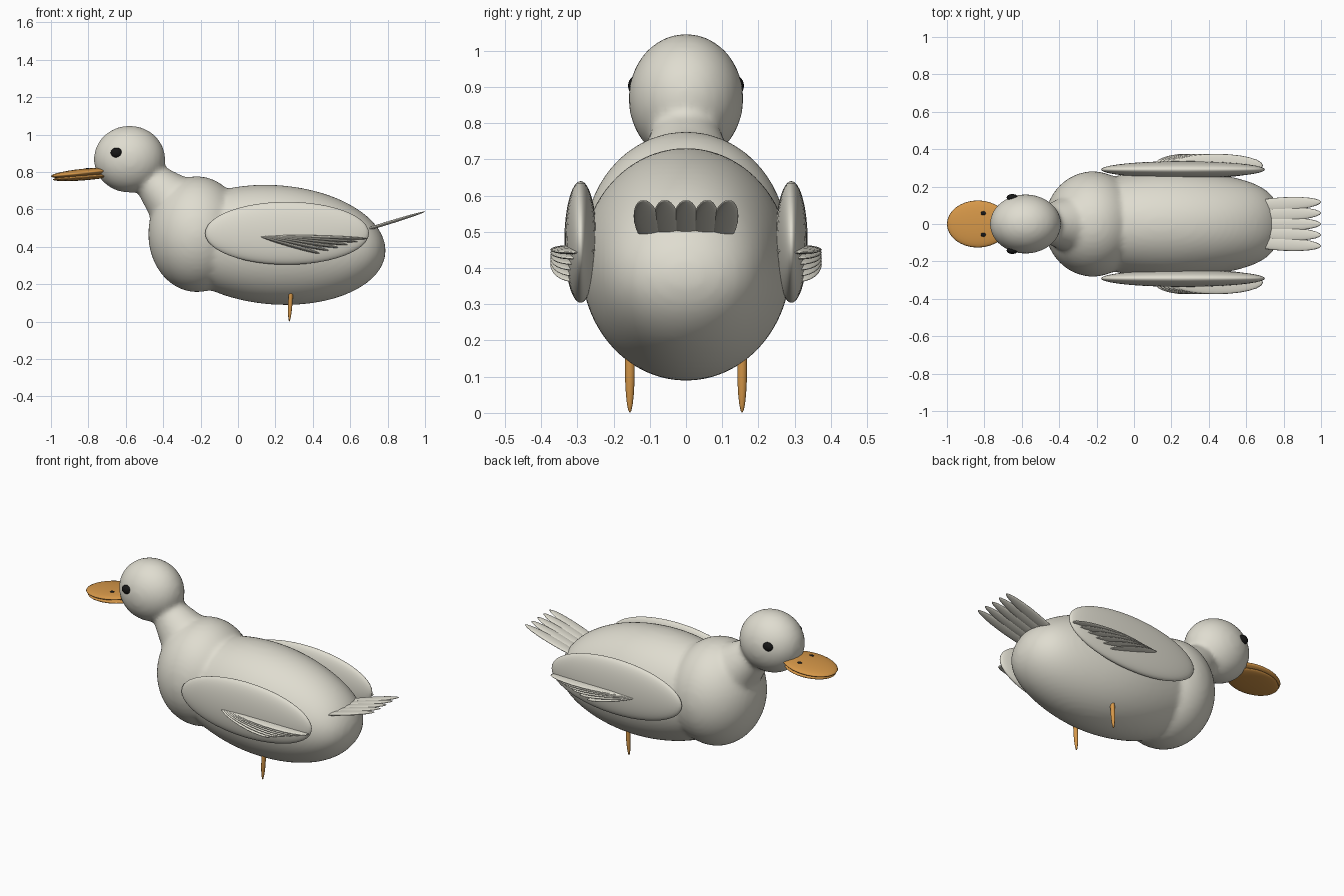
import bpy, bmesh, math
from mathutils import Matrix, Vector

cube = bpy.data.objects.get("Cube")
if cube:
    bpy.data.objects.remove(cube, do_unlink=True)


def material(name, color):
    m = bpy.data.materials.new(name)
    m.use_nodes = True
    m.diffuse_color = (*color, 1)
    m.node_tree.nodes["Principled BSDF"].inputs["Base Color"].default_value = (*color, 1)
    return m


WHITE = material("off_white", (0.74, 0.72, 0.63))
ORANGE = material("orange", (0.67, 0.31, 0.065))
BLACK = material("black", (0.008, 0.008, 0.008))


def finish(bm, name, mat):
    """Turn a bmesh into a smooth shaded object."""
    mesh = bpy.data.meshes.new(name)
    for f in bm.faces:
        f.smooth = True
    bm.to_mesh(mesh)
    bm.free()
    mesh.materials.append(mat)
    obj = bpy.data.objects.new(name, mesh)
    bpy.context.collection.objects.link(obj)
    return obj


def placed(center, radii, rot=None):
    rot = rot or Matrix.Identity(4)
    return Matrix.Translation(center) @ rot @ Matrix.Diagonal((*radii, 1))


def add_ball(bm, matrix, segs=48):
    return bmesh.ops.create_uvsphere(bm, u_segments=segs, v_segments=segs // 2,
                                     radius=1, matrix=matrix)["verts"]


def ellipsoid(name, center, radii, mat, rot=None, segs=32):
    bm = bmesh.new()
    add_ball(bm, placed(center, radii, rot), segs)
    return finish(bm, name, mat)


def feather(name, root, tip, width, thick):
    """Flat ellipsoid stretched from root to tip."""
    root, tip = Vector(root), Vector(tip)
    d = tip - root
    rot = d.to_track_quat('X', 'Z').to_matrix().to_4x4()
    return ellipsoid(name, (root + tip) / 2, (d.length / 2, width, thick), WHITE, rot, 24)


# Body, breast, neck and head, blended into one skin
bm = bmesh.new()
for v in add_ball(bm, Matrix.Identity(4), 64):
    u = v.co.x
    v.co.y *= 1 + 0.4 * u ** 4          # blunt rump
    v.co = Vector((0.2 + 0.59 * u, 0.29 * v.co.y, 0.41 + 0.32 * v.co.z - 0.03 * u))
add_ball(bm, placed((-0.22, 0, 0.467), (0.26, 0.282, 0.31)))
add_ball(bm, placed((-0.58, 0, 0.868), (0.191, 0.159, 0.179)))
top, base = Vector((-0.53, 0, 0.82)), Vector((-0.31, 0, 0.605))
axis = top - base
bmesh.ops.create_cone(bm, cap_ends=True, segments=48, radius1=0.17, radius2=0.07,
                      depth=axis.length,
                      matrix=Matrix.Translation((top + base) / 2)
                      @ axis.to_track_quat('Z', 'Y').to_matrix().to_4x4())
body = finish(bm, "body", WHITE)
remesh = body.modifiers.new("blend", 'REMESH')
remesh.mode = 'VOXEL'
remesh.voxel_size = 0.014
remesh.use_smooth_shade = True
soften = body.modifiers.new("soften", 'SMOOTH')
soften.factor = 0.5
soften.iterations = 10
bpy.context.view_layer.objects.active = body
body.select_set(True)
for m in ("blend", "soften"):
    bpy.ops.object.modifier_apply(modifier=m)

# Parts repeated on both flanks
for side, s in (("near", -1), ("far", 1)):
    ellipsoid("wing_" + side, (0.262, s * 0.291, 0.472), (0.438, 0.045, 0.168), WHITE, segs=48)

    # Fan of wing feathers, spreading toward the tail
    count = 6
    for i in range(count):
        t = i / (count - 1)
        root = (0.11 + 0.08 * t, s * 0.312, 0.458)
        tip = (0.44 + 0.25 * t, s * 0.312, 0.363 + 0.08 * t)
        feather(f"wing_feather_{side}_{i + 1}", root, tip, 0.063, 0.011)

    ellipsoid("leg_" + side, (0.281, s * 0.155, 0.125), (0.012, 0.0135, 0.125), ORANGE,
              Matrix.Rotation(math.radians(3), 4, 'Y'), 20)
    ellipsoid("eye_" + side, (-0.65, s * 0.141, 0.903), (0.031, 0.019, 0.026), BLACK, segs=20)
    ellipsoid("nostril_" + side, (-0.805, s * 0.057, 0.813), (0.015, 0.012, 0.008), BLACK, segs=16)

# Tail feathers
for i in range(5):
    k = i - 2
    feather(f"tail_feather_{i + 1}", (0.6, k * 0.048, 0.465), (1.0, k * 0.059, 0.588), 0.036, 0.009)

# Beak halves
ellipsoid("upper_beak", (-0.835, 0, 0.794), (0.166, 0.126, 0.022), ORANGE,
          Matrix.Rotation(math.radians(-6), 4, 'Y'))
ellipsoid("lower_beak", (-0.835, 0, 0.77), (0.155, 0.118, 0.016), ORANGE,
          Matrix.Rotation(math.radians(-4), 4, 'Y'))
